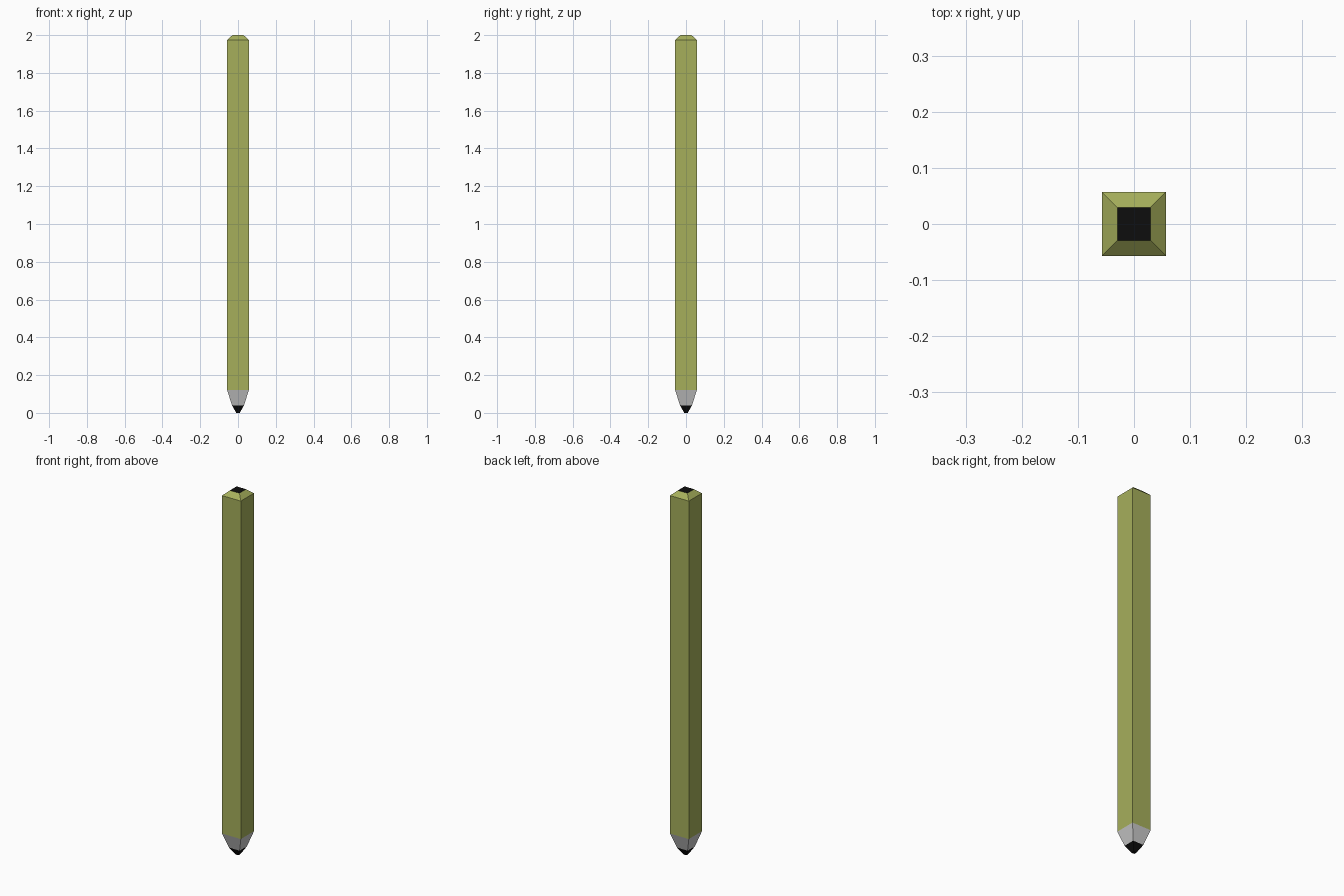
import bpy, bmesh

if "Cube" in bpy.data.objects:
    bpy.data.objects.remove(bpy.data.objects["Cube"])


def material(name, rgb):
    m = bpy.data.materials.new(name)
    m.diffuse_color = (*rgb, 1)
    m.use_nodes = True
    m.node_tree.nodes["Principled BSDF"].inputs["Base Color"].default_value = m.diffuse_color
    return m


def square_loft(name, rings, mat=None, cap_bottom=False, cap_top=False):
    """Loft square sections given as (z, half_width), from bottom to top."""
    bm = bmesh.new()
    loops = [[bm.verts.new((sx * h, sy * h, z))
              for sx, sy in ((-1, -1), (1, -1), (1, 1), (-1, 1))]
             for z, h in rings]
    for low, high in zip(loops, loops[1:]):
        for i in range(4):
            j = (i + 1) % 4
            bm.faces.new((low[i], low[j], high[j], high[i]))
    if cap_bottom:
        bm.faces.new(loops[0][::-1])
    if cap_top:
        bm.faces.new(loops[-1])
    mesh = bpy.data.meshes.new(name)
    bm.to_mesh(mesh)
    bm.free()
    obj = bpy.data.objects.new(name, mesh)
    bpy.context.collection.objects.link(obj)
    if mat:
        mesh.materials.append(mat)
    return obj


olive = material("olive_paint", (0.38, 0.43, 0.105))
black = material("black_lead", (0.004, 0.004, 0.004))
pale = material("pale_grey", (0.6, 0.6, 0.6))

# Painted square barrel with its chamfered top end
square_loft("barrel", [(0.12, 0.057), (1.975, 0.057), (2.0, 0.029)], olive)
# Exposed lead on the flat top end
square_loft("top_lead", [(1.999, 0.029), (2.0, 0.029)], black, cap_top=True)
# Sharpened bare cone
square_loft("sharpened_cone", [(0.04, 0.032), (0.12, 0.057)], pale)
# Blunt writing point
square_loft("lead_point", [(0.0, 0.009), (0.04, 0.032)], black, cap_bottom=True)
